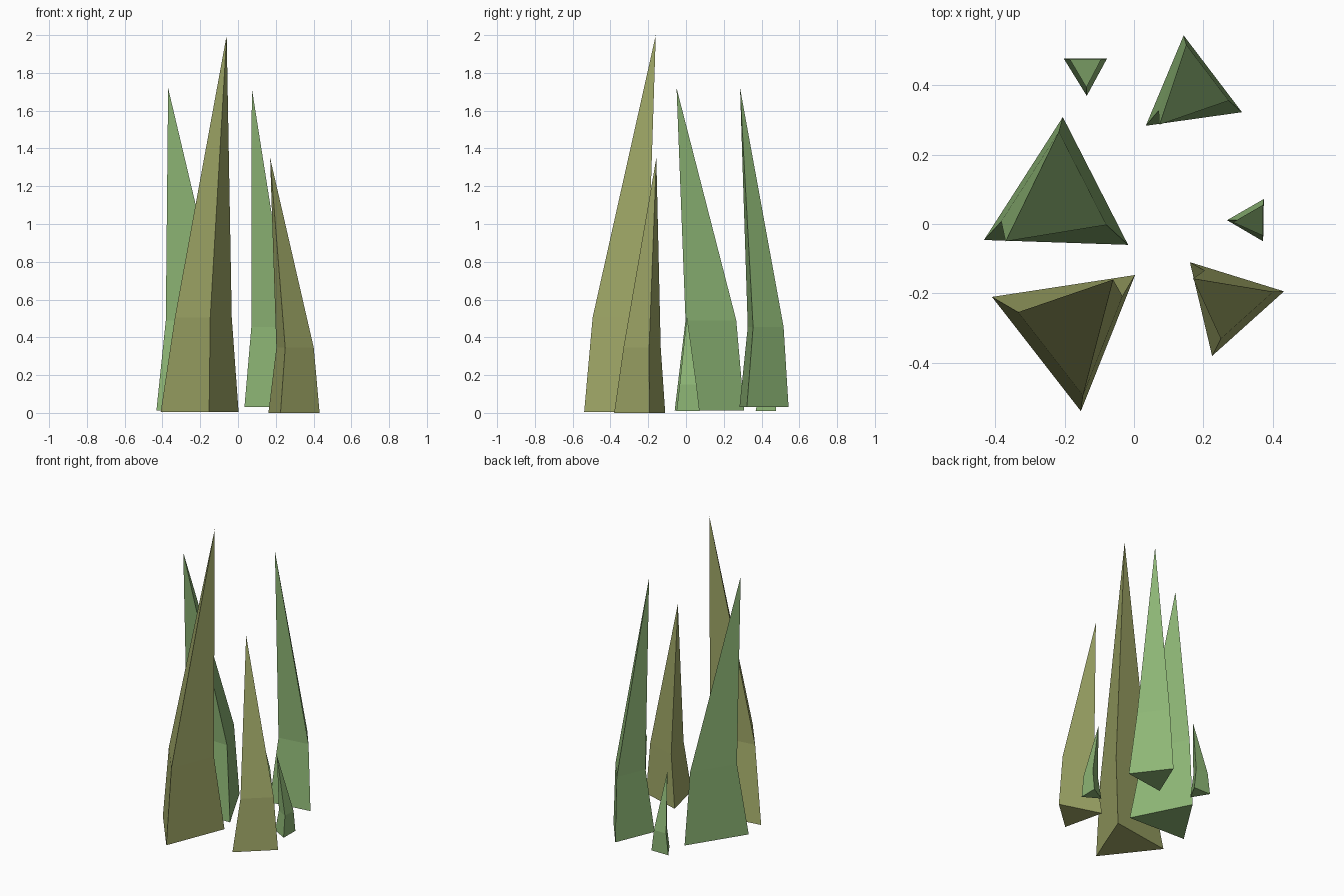
import bpy, bmesh
from mathutils import Vector

if "Cube" in bpy.data.objects:
    bpy.data.objects.remove(bpy.data.objects["Cube"])


def material(name, color):
    m = bpy.data.materials.new(name)
    m.diffuse_color = (*color, 1)
    m.use_nodes = True
    m.node_tree.nodes["Principled BSDF"].inputs["Base Color"].default_value = m.diffuse_color
    return m


GREEN = material("green", (0.27, 0.47, 0.18))
OLIVE = material("olive", (0.36, 0.40, 0.14))


def blade(name, mat, corners, z0, shift, z1, tip):
    """Three-sided blade: base triangle, smaller shifted ring, pointed tip."""
    base = [Vector(c) for c in corners]
    mid = sum(base, Vector((0, 0))) / 3
    ring = [mid + Vector(shift) + 0.73 * (c - mid) for c in base]
    bm = bmesh.new()
    lo = [bm.verts.new((*c, z0)) for c in base]
    hi = [bm.verts.new((*c, z1)) for c in ring]
    top = bm.verts.new(tip)
    bm.faces.new(lo)
    for i in range(3):
        j = (i + 1) % 3
        bm.faces.new((lo[i], lo[j], hi[j], hi[i]))
        bm.faces.new((hi[i], hi[j], top))
    bmesh.ops.recalc_face_normals(bm, faces=bm.faces)
    me = bpy.data.meshes.new(name)
    bm.to_mesh(me)
    bm.free()
    me.materials.append(mat)
    ob = bpy.data.objects.new(name, me)
    bpy.context.collection.objects.link(ob)


# Large blades
blade("left_blade", GREEN, [(-.205, .308), (-.432, -.046), (-.017, -.06)],
      .012, (-.008, .023), .49, (-.37, -.05, 1.72))
blade("tall_front_blade", OLIVE, [(-.409, -.21), (.003, -.147), (-.153, -.539)],
      .006, (.015, -.02), .506, (-.06, -.16, 2.0))
blade("front_right_blade", OLIVE, [(.161, -.11), (.432, -.194), (.225, -.38)],
      0, (.012, .008), .345, (.17, -.157, 1.35))
blade("back_right_blade", GREEN, [(.143, .543), (.311, .322), (.034, .283)],
      .03, (.002, .017), .455, (.073, .286, 1.72))

# Small blades
blade("small_right_blade", GREEN, [(.268, .011), (.374, .072), (.372, -.05)],
      .01, (.008, 0), .15, (.285, .005, .515))
blade("small_back_blade", GREEN, [(-.202, .476), (-.078, .476), (-.136, .369)],
      .01, (0, .008), .15, (-.137, .393, .52))
